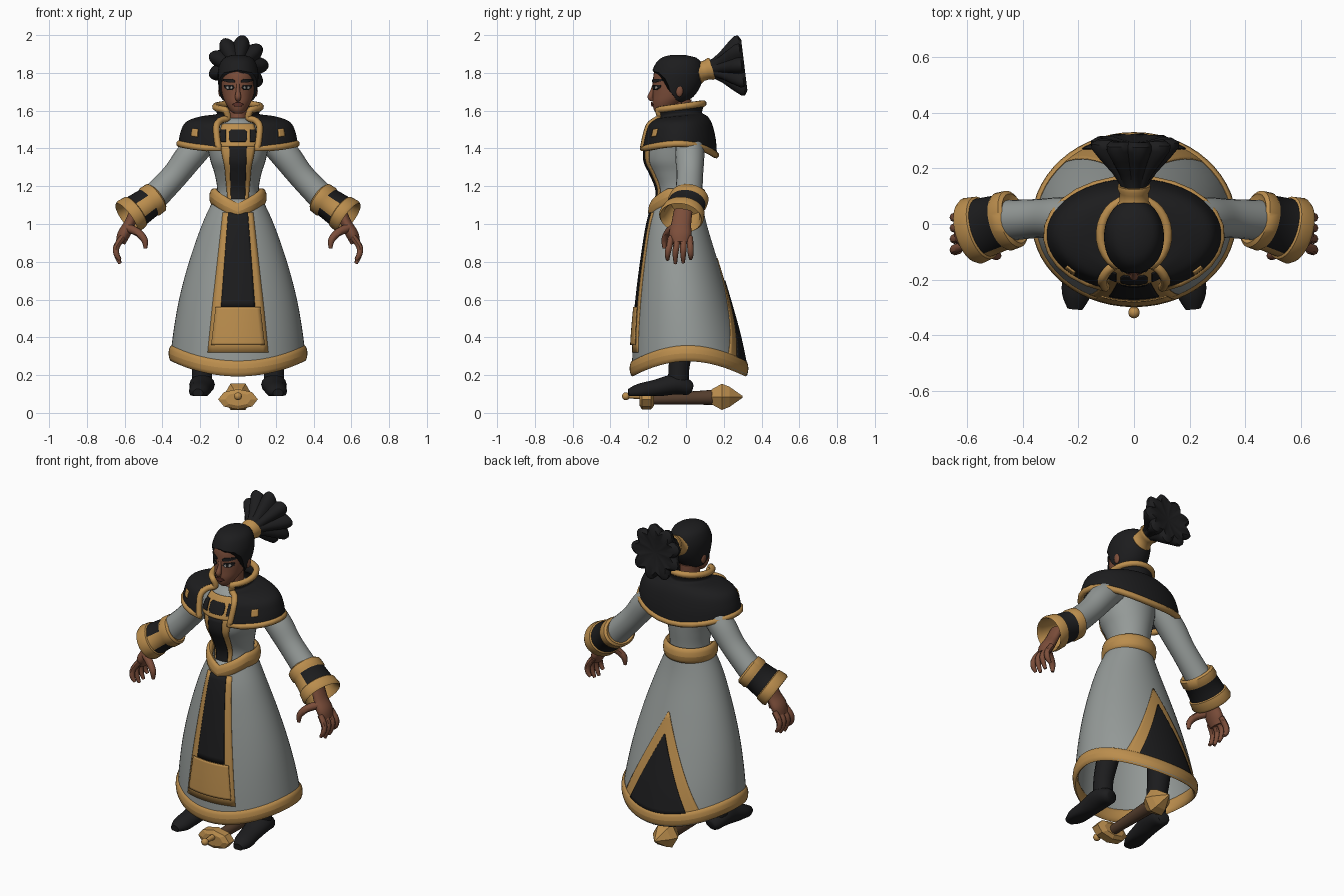
import bpy, bmesh
from math import sin, cos, pi, sqrt, radians
from mathutils import Vector

if "Cube" in bpy.data.objects:
    bpy.data.objects.remove(bpy.data.objects["Cube"])


def material(name, *rgb):
    m = bpy.data.materials.new(name)
    m.use_nodes = True
    m.diffuse_color = (*rgb, 1)
    bsdf = next(n for n in m.node_tree.nodes if n.type == 'BSDF_PRINCIPLED')
    bsdf.inputs["Base Color"].default_value = (*rgb, 1)
    return m


GOLD = material("gold", .50, .27, .075)
ROBE = material("robe grey", .30, .325, .315)
BLACK = material("black", .012, .012, .013)
SKIN = material("skin", .20, .075, .042)
LIP = material("lip", .12, .035, .025)
BROWN = material("brown wood", .085, .045, .025)
WHITE = material("eye white", .45, .42, .38)


# ---- helpers ----
def finish(name, bm, mats, mirror=False, solid=0, smooth=True):
    bmesh.ops.recalc_face_normals(bm, faces=bm.faces[:])
    me = bpy.data.meshes.new(name)
    bm.to_mesh(me)
    bm.free()
    for m in mats:
        me.materials.append(m)
    if smooth:
        for p in me.polygons:
            p.use_smooth = True
        me.set_sharp_from_angle(angle=radians(45))
    ob = bpy.data.objects.new(name, me)
    bpy.context.collection.objects.link(ob)
    if solid:
        mod = ob.modifiers.new("Solid", 'SOLIDIFY')
        mod.thickness, mod.offset = solid, 0
    if mirror:
        ob.modifiers.new("Mirror", 'MIRROR').use_mirror_merge = False
    return ob


def grid(name, fn, nu, nv, mats, wrap=True, cap=True, rule=None, **kw):
    """Surface from fn(u, v); wrap joins u into rings, cap closes both ends."""
    bm = bmesh.new()
    cols = nu if wrap else nu + 1
    vs = [[bm.verts.new(fn(i / nu, j / nv)) for i in range(cols)] for j in range(nv + 1)]
    for j in range(nv):
        for i in range(nu):
            k = (i + 1) % cols
            f = bm.faces.new((vs[j][i], vs[j][k], vs[j + 1][k], vs[j + 1][i]))
            if rule:
                f.material_index = rule(i / nu, j)
    if wrap and cap:
        bm.faces.new(vs[0])
        bm.faces.new(vs[-1])
    return finish(name, bm, mats, **kw)


def spline(pts, n=5):
    """Catmull-Rom resampling of tuples."""
    p = [Vector(q) for q in pts]
    out = []
    for i in range(len(p) - 1):
        a, b, c, d = p[max(i - 1, 0)], p[i], p[i + 1], p[min(i + 2, len(p) - 1)]
        for k in range(n):
            t = k / n
            out.append(b + (c - a) * (t / 2) + (a * 2 - b * 5 + c * 4 - d) * (t * t / 2)
                       + (b * 3 - a - c * 3 + d) * (t ** 3 / 2))
    return out + [p[-1]]


def look(table, z):
    z = min(max(z, table[0][0]), table[-1][0])
    for p, q in zip(table, table[1:]):
        if z <= q[0]:
            k = (z - p[0]) / (q[0] - p[0])
            return [s + (e - s) * k for s, e in zip(p, q)][1:]


def at(prof, t, z, off=0):
    """Point on a stacked body (height, half width, front, back); t = 0 is the front."""
    a, f, b = look(prof, z)
    return Vector(((a + off) * sin(t), (f + b) / 2 - ((b - f) / 2 + off) * cos(t), z))


def body(name, prof, mat, nu=32, nv=30):
    z0, z1 = prof[0][0], prof[-1][0]
    return grid(name, lambda u, v: at(prof, u * 2 * pi, z0 + (z1 - z0) * v), nu, nv, [mat])


def plate(name, prof, rows, mat, off=.005, back=False, base=0, mirror=False, nu=12, nv=16):
    """Thin plate on a body; rows are (height, x0, x1)."""
    def fn(u, v):
        z = rows[0][0] + (rows[-1][0] - rows[0][0]) * v
        x0, x1 = look(rows, z)
        x = x0 + (x1 - x0) * u
        z += base * x * x
        a, f, b = look(prof, z)
        s = ((b - f) / 2 * sqrt(max(0, 1 - (x / a) ** 2)) + off) * (1 if back else -1)
        return x, (f + b) / 2 + s, z
    return grid(name, fn, nu, nv, [mat], wrap=False, solid=.005, mirror=mirror)


def tube(name, stations, mat, wide=1, ref=(0, 1, 0), sides=14, mirror=True):
    s = spline(stations)
    n = len(s) - 1

    def fn(u, v):
        j = round(v * n)
        tan = (s[min(j + 1, n)] - s[max(j - 1, 0)]).to_3d().normalized()
        e1 = Vector(ref)
        e1 = (e1 - tan * e1.dot(tan)).normalized()
        e2 = tan.cross(e1)
        return s[j].to_3d() + (e1 * cos(2 * pi * u) * wide + e2 * sin(2 * pi * u)) * s[j][3]
    return grid(name, fn, sides, n, [mat], mirror=mirror)


def lathe(name, origin, axis, prof, mats, sides=24, wide=1, lobes=0, **kw):
    ax = Vector(axis).normalized()
    e1 = ax.cross(Vector((0, 0, 1))).normalized()
    e2 = e1.cross(ax)
    n = len(prof) - 1

    def fn(u, v):
        d, r = prof[round(v * n)]
        r *= 1 + lobes * (abs(cos(4.5 * 2 * pi * u)) - .6) * min(1, d * 10)
        return Vector(origin) + ax * d + (e1 * cos(2 * pi * u) * wide + e2 * sin(2 * pi * u)) * r
    return grid(name, fn, sides, n, mats, **kw)


def band(name, ring, h, w, mat, nu=48):
    """Rounded trim running around the body."""
    def fn(u, v):
        t, k = u * 2 * pi, v * 2 * pi
        return ring(t) + Vector((sin(t) * w * cos(k), -cos(t) * w * cos(k), h * sin(k)))
    return grid(name, fn, nu, 12, [mat], cap=False)


def ball(name, loc, scale, mat, mirror=False):
    bm = bmesh.new()
    bmesh.ops.create_uvsphere(bm, u_segments=14, v_segments=10, radius=1)
    for v in bm.verts:
        v.co = Vector(loc) + v.co * Vector(scale)
    return finish(name, bm, [mat], mirror=mirror)


# ---- skirt ----
SKIRT = spline([(.18, .365, -.285, .325), (.4, .342, -.275, .28), (.6, .308, -.257, .225),
                (.8, .255, -.232, .165), (1, .185, -.2, .105), (1.14, .12, -.16, .075)])
hem_z = lambda t: .2 + .08 * sin(t) ** 2
grid("skirt", lambda u, v: at(SKIRT, u * 2 * pi, hem_z(u * 2 * pi) * (1 - v) + 1.13 * v),
     56, 26, [ROBE], cap=False, solid=.008)
band("skirt_hem", lambda t: at(SKIRT, t, hem_z(t) + .035), .042, .016, GOLD, 56)
plate("front_panel_border", SKIRT, [(.32, -.16, .16), (.57, -.135, .135), (1.06, -.08, .08)], GOLD)
plate("front_panel", SKIRT, [(.56, -.09, .09), (1.06, -.052, .052)], BLACK, .009)
plate("front_panel_block", SKIRT, [(.36, -.142, .142), (.39, -.138, .138), (.56, -.118, .118)], GOLD, .016)
plate("back_triangle_border", SKIRT, [(.24, -.26, .26), (.82, -.004, .004)], GOLD, .006, True, .6, nu=24)
plate("back_triangle", SKIRT, [(.265, -.19, .19), (.7, -.003, .003)], BLACK, .011, True, .6, nu=24)

# ---- torso ----
TORSO = spline([(1.08, .125, -.16, .07), (1.18, .11, -.15, .075), (1.27, .125, -.185, .085),
                (1.33, .145, -.213, .09), (1.4, .16, -.213, .09), (1.47, .17, -.19, .08),
                (1.53, .12, -.155, .07), (1.56, .07, -.12, .05)])
body("torso", TORSO, ROBE)
plate("chest_border", TORSO, [(1.1, -.052, .052), (1.3, -.07, .07), (1.42, -.095, .095)], GOLD)
plate("chest_stripe", TORSO, [(1.1, -.036, .036), (1.41, -.046, .046)], BLACK, .01)
plate("chest_yoke", TORSO, [(1.41, -.115, .115), (1.53, -.085, .085)], GOLD, .009)
plate("chest_yoke_patch", TORSO, [(1.435, -.04, .04), (1.45, -.048, .048), (1.485, -.048, .048),
                                  (1.5, -.036, .036)], BLACK, .014)
plate("chest_yoke_sides", TORSO, [(1.435, .064, .11), (1.5, .064, .09)], BLACK, .014, mirror=True)
WAIST = [(1, .132, -.185, .088), (1.3, .132, -.165, .088)]
band("belt", lambda t: at(WAIST, t, 1.142 - .078 * max(0, 1 - min(t, 2 * pi - t) / 1.15)),
     .046, .02, GOLD)

# ---- mantle with standing collar ----
MANTLE = spline([(.12, -.168, .092, 1.62), (.11, -.155, .08, 1.575), (.2, -.18, .112, 1.562),
                 (.272, -.212, .135, 1.535), (.3, -.228, .152, 1.48), (.31, -.238, .158, 1.425)])


def mantle(s, v):
    k = v * (len(MANTLE) - 1)
    i = min(int(k), len(MANTLE) - 2)
    a, f, b, z = MANTLE[i].lerp(MANTLE[i + 1], k - i)
    t = pi + s * (pi - (.58 - .25 * v))
    z -= .018 * cos(t) * (1 - v) + (.045 - .015 * cos(t)) * cos(t) ** 2 * v * v
    return Vector((a * sin(t), (f + b) / 2 - (b - f) / 2 * cos(t), z))


grid("mantle", lambda u, v: mantle(u * 2 - 1, v), 48, 25, [BLACK], wrap=False, solid=.012)
grid("mantle_badges", lambda u, v: mantle(.79 + .06 * u, .7 + .13 * v) + Vector((0, -.009, .004)),
     4, 6, [GOLD], wrap=False, solid=.007, mirror=True)
steps = [k / 24 for k in range(25)]
loop = ([mantle(k * 2 - 1, 0) for k in steps] + [mantle(1, k) for k in steps[1:]]
        + [mantle(1 - k * 2, 1) for k in steps[1:]] + [mantle(-1, 1 - k) for k in steps[1:-1]])
cu = bpy.data.curves.new("mantle_trim", 'CURVE')
cu.dimensions = '3D'
cu.bevel_depth, cu.bevel_resolution = .018, 2
sp = cu.splines.new('POLY')
sp.points.add(len(loop) - 1)
for q, co in zip(sp.points, loop):
    q.co = (*co, 1)
sp.use_cyclic_u = True
cu.materials.append(GOLD)
bpy.context.collection.objects.link(bpy.data.objects.new("mantle_trim", cu))

# ---- arms ----
tube("sleeves", [(.15, .02, 1.47, .07), (.25, .02, 1.365, .077), (.34, .02, 1.25, .07),
                 (.46, .012, 1.125, .074)], ROBE, sides=20)
lathe("cuffs", (.435, .018, 1.14), (.17, -.05, -.118),
      [(0, .06), (-.01, .075), (0, .086), (.04, .088), (.05, .082), (.13, .088), (.135, .095),
       (.18, .1), (.195, .093), (.17, .08), (.06, .07)], [GOLD, BLACK], sides=32, wide=1.22,
      rule=lambda u, j: int(j == 4 and .07 < u < .93), mirror=True)
tube("palms", [(.545, -.015, 1.07, .028), (.575, -.025, 1.0, .03), (.605, -.03, .945, .034),
               (.622, -.03, .9, .026)], SKIN, wide=1.75)
for n, (y, tip) in enumerate([(-.078, .81), (-.045, .79), (-.012, .795), (.02, .815)]):
    tube(f"fingers_{n + 1}", [(.61, y, .93, .017), (.643, y * 1.15, .88, .017),
                              (.643, y * 1.25, .84, .015), (.625, y * 1.25, tip, .009)], SKIN, sides=8)
tube("thumbs", [(.585, -.06, .98, .024), (.53, -.095, .955, .021), (.495, -.112, .915, .018),
                (.49, -.115, .87, .009)], SKIN, sides=8)

# ---- legs and boots ----
tube("boot_legs", [(.17, .02, .62, .075), (.18, 0, .42, .065), (.19, -.035, .26, .056),
                   (.19, -.04, .14, .054)], BLACK)
feet = tube("boot_feet", [(.185, .03, .13, .025), (.188, .01, .135, .042), (.19, -.06, .15, .054),
                          (.197, -.16, .13, .047), (.207, -.25, .112, .042), (.212, -.305, .105, .022)],
            BLACK, wide=1.25, ref=(1, 0, 0))
for v in feet.data.vertices:
    v.co.z = max(v.co.z, .09)

# ---- head ----
HEAD = spline([(1.585, .022, -.155, -.11), (1.602, .042, -.169, -.07), (1.64, .066, -.177, -.02),
               (1.68, .082, -.176, .035), (1.74, .093, -.175, .07), (1.8, .095, -.17, .08),
               (1.85, .08, -.145, .066), (1.875, .054, -.11, .035), (1.886, .015, -.06, -.02)])
body("head", HEAD, SKIN)
body("neck", [(1.48, .065, -.12, .03), (1.55, .052, -.105, .025), (1.66, .05, -.1, .03)], SKIN, 20, 6)
HAIRLINE = [(0, 1.815), (.8, 1.8), (1.15, 1.765), (1.4, 1.7), (1.9, 1.655), (pi, 1.63)]


def hair_point(u, v):
    t = u * 2 * pi
    z = look(HAIRLINE, min(t, 2 * pi - t))[0]
    p = at(HEAD, t, z + (1.886 - z) * v, .012)
    p.z += .01 * v
    return p


grid("hair", hair_point, 40, 18, [BLACK])
ball("ears", (.093, -.035, 1.705), (.012, .02, .032), SKIN, True)
tube("nose", [(0, -.168, 1.745, .008), (0, -.178, 1.705, .011), (0, -.188, 1.672, .016),
              (0, -.176, 1.655, .01)], SKIN, ref=(1, 0, 0), mirror=False)
plate("brows", HEAD, [(1.748, .018, .045), (1.758, .016, .08), (1.768, .03, .076)], BLACK, mirror=True)
plate("eyelids", HEAD, [(1.71, .032, .055), (1.722, .02, .07), (1.737, .028, .072)], BLACK, .003, mirror=True)
plate("eye_whites", HEAD, [(1.714, .035, .052), (1.721, .027, .062), (1.729, .033, .058)], WHITE, .005, mirror=True)
plate("irises", HEAD, [(1.713, .039, .05), (1.73, .039, .05)], BLACK, .008, mirror=True, nu=4, nv=4)
plate("lips", HEAD, [(1.622, -.014, .014), (1.634, -.03, .03), (1.645, -.01, .01)], LIP, .006)

# ---- ponytail ----
lathe("hair_ring", (0, .055, 1.8), (0, .95, .27),
      [(0, .04), (0, .058), (.012, .062), (.03, .052), (.06, .052), (.075, .06), (.088, .058), (.088, .03)], [GOLD])
lathe("ponytail", (0, .115, 1.818), (0, .98, .12),
      [(0, .045), (.03, .052), (.07, .076), (.12, .116), (.16, .146), (.18, .148), (.195, .125),
       (.185, .07), (.18, .01)], [BLACK], sides=72, lobes=.25)

# ---- mace lying between the feet ----
lathe("mace_handle", (0, -.2, .072), (0, 1, .03), [(0, .028), (.1, .03), (.3, .038), (.36, .042)], [BROWN], 16)
lathe("mace_point", (0, .13, .085), (0, 1, 0), [(0, .035), (.012, .05), (.06, .08), (.1, .062), (.17, .005)],
      [GOLD], 6, smooth=False)
lathe("mace_guard", (0, -.245, .072), (0, 1, 0), [(0, .035), (.012, .054), (.06, .054), (.075, .035)],
      [GOLD], 8, wide=1.95, smooth=False)
lathe("mace_stem", (0, -.31, .088), (0, 1, 0), [(0, .011), (.08, .018)], [GOLD], 10)
ball("mace_knob", (0, -.318, .088), (.021, .021, .021), GOLD)
